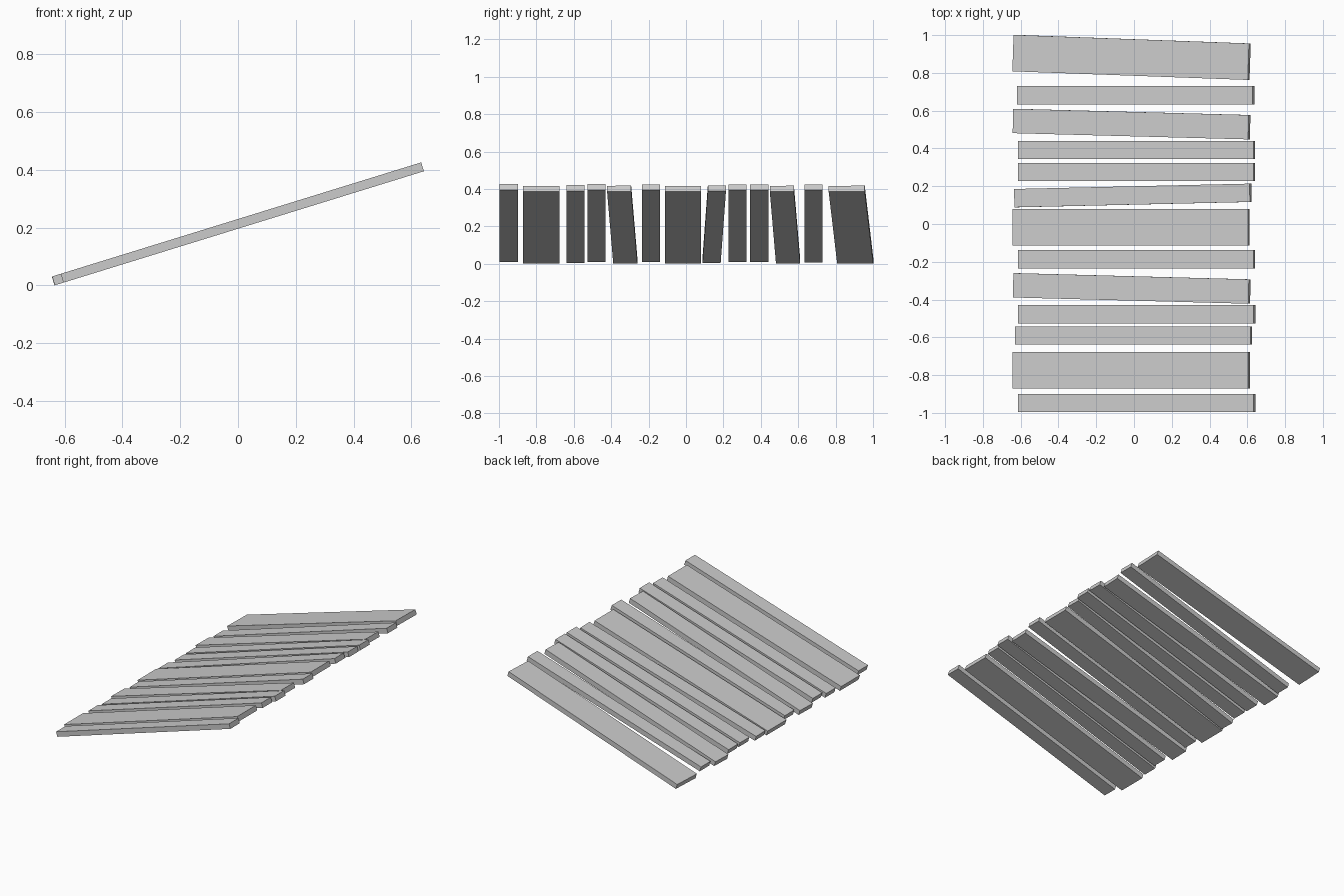
import bpy
import math
from mathutils import Matrix

cube = bpy.data.objects.get("Cube")
if cube:
    bpy.data.objects.remove(cube, do_unlink=True)

# One plain grey for every plank
grey = bpy.data.materials.new("plain_grey")
grey.use_nodes = True
colour = (0.6, 0.6, 0.6, 1)
grey.diffuse_color = colour
grey.node_tree.nodes["Principled BSDF"].inputs["Base Color"].default_value = colour

LENGTH, THICK = 1.305, 0.032
PITCH = math.radians(17.17)
NARROW, MEDIUM, WIDE = 0.097, 0.129, 0.193

# Sloping deck plane shared by all planks
deck = Matrix.Translation((0, 0, 0.213)) @ Matrix.Rotation(-PITCH, 4, "Y")


def plank(name, x, y, width, skew=0):
    """Board centred at x, y on the deck, turned by skew degrees in its plane."""
    bpy.ops.mesh.primitive_cube_add(size=1)
    board = bpy.context.object
    board.name = board.data.name = name
    place = Matrix.Translation((x / math.cos(PITCH), y, 0))
    turn = Matrix.Rotation(math.radians(skew), 4, "Z")
    size = Matrix.Diagonal((LENGTH, width, THICK, 1))
    board.data.transform(deck @ place @ turn @ size)
    board.data.materials.append(grey)


# Planks from back to front: x, y, width, skew
planks = [
    (-0.013, 0.882, WIDE, -2),
    (0.009, 0.681, NARROW),
    (-0.013, 0.529, MEDIUM, -1.45),
    (0.013, 0.392, NARROW),
    (0.013, 0.275, NARROW),
    (-0.006, 0.151, NARROW, 1.25),
    (-0.016, -0.017, WIDE),
    (0.013, -0.187, NARROW),
    (-0.012, -0.341, MEDIUM, -1.45),
    (0.015, -0.478, NARROW),
    (-0.003, -0.590, NARROW),
    (-0.015, -0.774, WIDE),
    (0.015, -0.948, NARROW),
]
for number, data in enumerate(planks, 1):
    plank(f"plank_{number}", *data)
